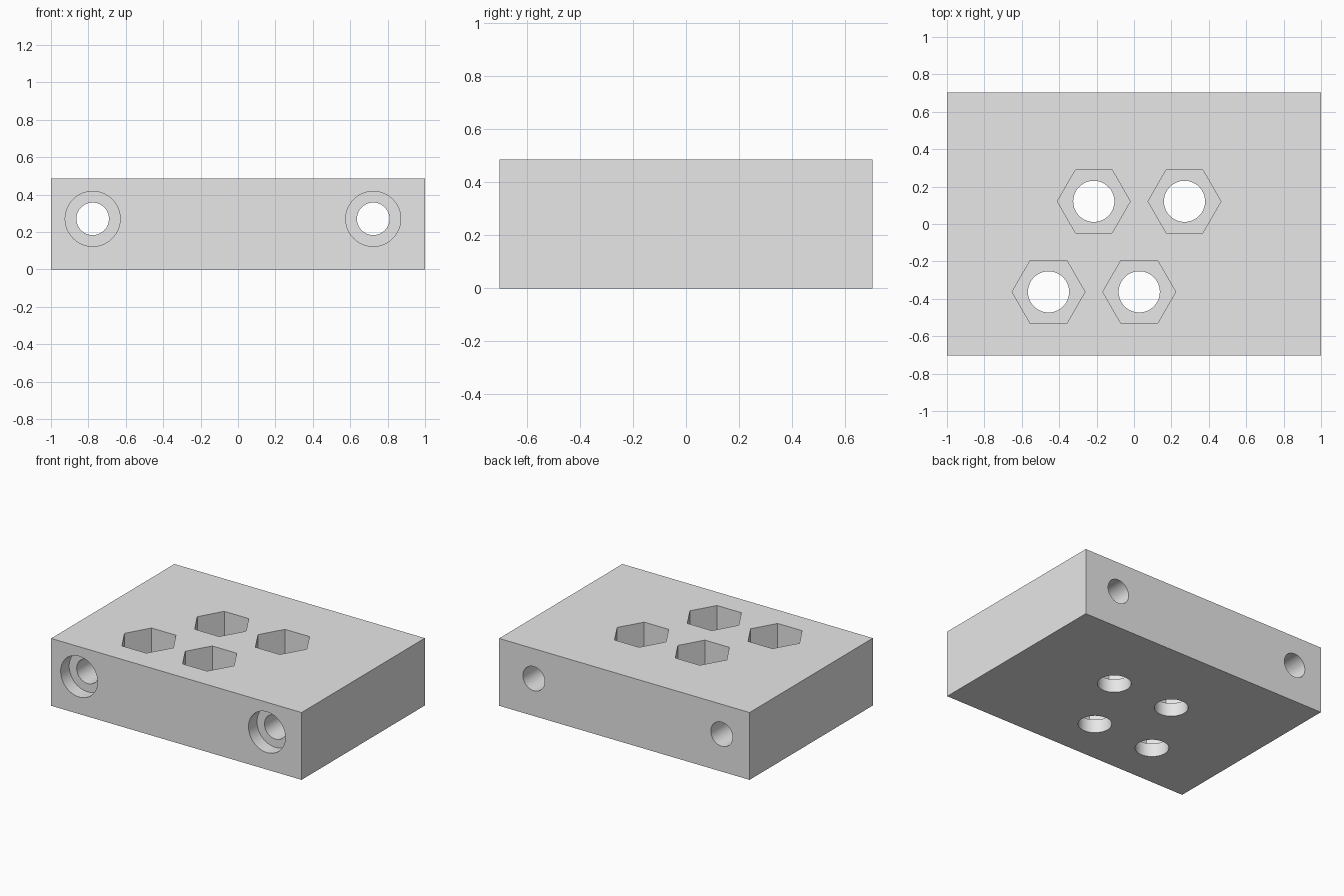
import bpy
from math import radians

WIDTH, DEPTH, HEIGHT = 2.0, 1.406, 0.486
EXTRA = 0.1  # how far cutters reach past the surface

if "Cube" in bpy.data.objects:
    bpy.data.objects.remove(bpy.data.objects["Cube"], do_unlink=True)

grey = bpy.data.materials.new("light_grey")
grey.use_nodes = True
grey.diffuse_color = (0.8, 0.8, 0.8, 1)
grey.node_tree.nodes["Principled BSDF"].inputs["Base Color"].default_value = (0.8, 0.8, 0.8, 1)

# Solid block
bpy.ops.mesh.primitive_cube_add(size=1, location=(0, 0, HEIGHT / 2))
block = bpy.context.object
block.name = "mounting_block"
block.scale = (WIDTH, DEPTH, HEIGHT)
bpy.ops.object.transform_apply(location=True, rotation=False, scale=True)
block.data.materials.append(grey)


def cut(name, sides, radius, start, end, turn=0.0):
    """Subtract a prism running from start to end along y or z."""
    along_y = start[1] != end[1]
    length = abs(end[1] - start[1]) + abs(end[2] - start[2])
    centre = [(a + b) / 2 for a, b in zip(start, end)]
    rotation = (radians(90), 0, 0) if along_y else (0, 0, turn)
    bpy.ops.mesh.primitive_cylinder_add(vertices=sides, radius=radius, depth=length,
                                        location=centre, rotation=rotation)
    cutter = bpy.context.object
    cutter.name = name
    cutter.hide_render = True
    cutter.data.materials.append(grey)
    modifier = block.modifiers.new(name, "BOOLEAN")
    modifier.operation = "DIFFERENCE"
    modifier.solver = "EXACT"
    modifier.object = cutter
    bpy.context.view_layer.objects.active = block
    bpy.ops.object.modifier_apply(modifier=name)
    bpy.data.objects.remove(cutter, do_unlink=True)


# Hexagonal nut pockets with round holes through the floor
POCKET_FLOOR = 0.097
for x, y in ((-0.215, 0.121), (0.27, 0.121), (-0.457, -0.363), (0.028, -0.363)):
    cut("nut_pocket", 6, 0.195, (x, y, POCKET_FLOOR), (x, y, HEIGHT + EXTRA), radians(30))
    cut("nut_hole", 64, 0.11, (x, y, -EXTRA), (x, y, POCKET_FLOOR + EXTRA))

# Counterbored bolt holes running front to back
FRONT, BACK, BOLT_Z = -DEPTH / 2, DEPTH / 2, 0.27
for x in (-0.777, 0.723):
    cut("bolt_head_recess", 64, 0.147, (x, FRONT - EXTRA, BOLT_Z), (x, FRONT + 0.097, BOLT_Z))
    cut("bolt_hole", 64, 0.087, (x, FRONT - EXTRA, BOLT_Z), (x, BACK + EXTRA, BOLT_Z))

# Smooth bores, crisp edges
bpy.ops.object.select_all(action="DESELECT")
block.select_set(True)
bpy.context.view_layer.objects.active = block
bpy.ops.object.shade_smooth_by_angle(angle=radians(30))
